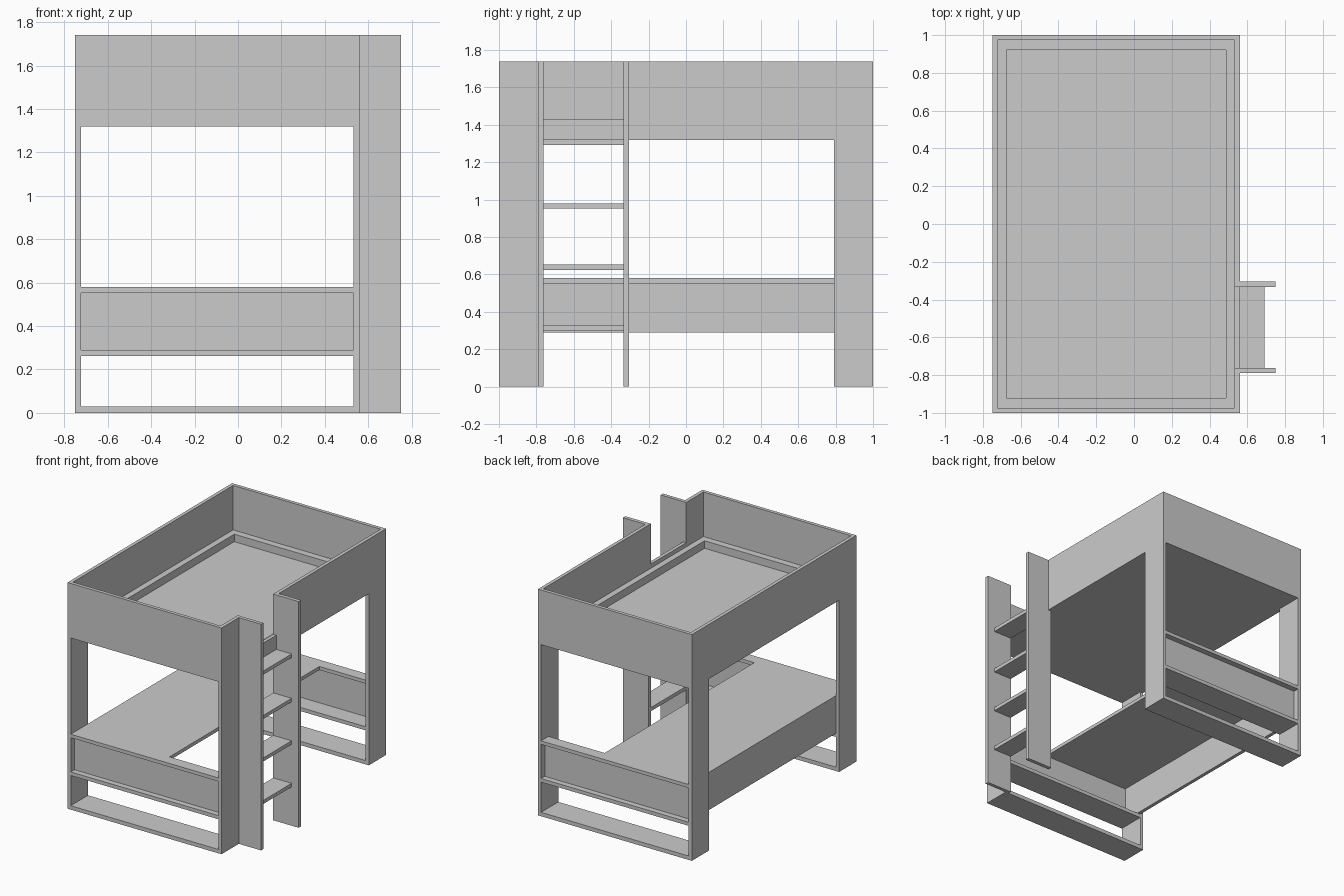
import bpy

if "Cube" in bpy.data.objects:
    bpy.data.objects.remove(bpy.data.objects["Cube"])

T = 0.027                      # board thickness
XL, XR = -0.75, 0.56           # outer sides of the bed body
XLI, XRI = XL + T, XR - T      # inner sides
H, UP = 1.74, 1.32             # overall height, underside of upper bunk
POST = 0.21                    # post depth along y


def box(name, x, y, z):
    """Axis-aligned board from (min, max) ranges."""
    x, y, z = sorted(x), sorted(y), sorted(z)
    v = [(a, b, c) for a in x for b in y for c in z]
    f = [(0, 1, 3, 2), (4, 6, 7, 5), (0, 4, 5, 1),
         (2, 3, 7, 6), (0, 2, 6, 4), (1, 5, 7, 3)]
    me = bpy.data.meshes.new(name)
    me.from_pydata(v, [], f)
    me.update()
    ob = bpy.data.objects.new(name, me)
    bpy.context.collection.objects.link(ob)
    return ob


def side_board(name, x, outline):
    """Flat side board: (y, z) outline extruded across x."""
    n = len(outline)
    v = [(a, y, z) for a in x for y, z in outline]
    f = [tuple(range(n))[::-1], tuple(range(n, 2 * n))]
    f += [(i, (i + 1) % n, n + (i + 1) % n, n + i) for i in range(n)]
    me = bpy.data.meshes.new(name)
    me.from_pydata(v, [], f)
    me.update()
    ob = bpy.data.objects.new(name, me)
    bpy.context.collection.objects.link(ob)
    return ob


# Left side: two posts joined by the guard panel
side_board("left_side", (XL, XLI), [
    (-1, 0), (-1 + POST, 0), (-1 + POST, UP), (1 - POST, UP),
    (1 - POST, 0), (1, 0), (1, H), (-1, H)])

# Right side: same, with a notch in the guard panel at the ladder
side_board("right_side", (XRI, XR), [
    (-1, 0), (-1 + POST, 0), (-1 + POST, UP), (1 - POST, UP),
    (1 - POST, 0), (1, 0), (1, H), (-0.305, H),
    (-0.305, 1.43), (-1 + POST, 1.43), (-1 + POST, H), (-1, H)])

# End frames, front and back
for s, end in ((-1, "front"), (1, "back")):
    box(end + "_foot_board", (XLI, XRI), (s, s * (1 - POST)), (0, 0.03))
    box(end + "_low_shelf", (XLI, XRI), (s, s * (1 - POST)), (0.262, 0.29))
    box(end + "_top_shelf", (0.055, XRI), (s, s * 0.91), (0.553, 0.58))
    box(end + "_end_panel", (XLI, XRI), (s * 0.955, s * 0.928), (0.29, 0.553))
    box(end + "_guard_panel", (XLI, XRI), (s, s * (1 - T)), (UP, H))

# Lower bunk: deck flush with the end shelves, rail under its left edge
box("lower_deck", (XLI, 0.055), (-1, 1), (0.553, 0.58))
box("lower_rail", (XLI, XLI + T), (-0.928, 0.928), (0.29, 0.553))

# Upper bunk: deck with a raised ledge around it
Y = 1 - T
LEDGE, DECK, LZ = 0.047, 1.34, 1.398
box("upper_deck", (XLI, XRI), (-Y, Y), (UP, DECK))
box("ledge_left", (XLI, XLI + LEDGE), (-Y, Y), (DECK, LZ))
box("ledge_right", (XRI - LEDGE, XRI), (-Y, Y), (DECK, LZ))
for s, end in ((-1, "front"), (1, "back")):
    box("ledge_" + end, (XLI + LEDGE, XRI - LEDGE),
        (s * Y, s * (Y - LEDGE - 0.006)), (DECK, LZ))

# Ladder: two uprights and four rungs
box("ladder_upright_front", (XR, 0.75), (-0.79, -0.763), (0, H))
box("ladder_upright_back", (XR, 0.75), (-0.334, -0.305), (0, H))
for y, n in (((-0.79, -0.763), "front"), ((-0.334, -0.305), "back")):
    box("ladder_fixing_low_" + n, (XRI, XR), y, (0, UP))
    box("ladder_fixing_top_" + n, (XRI, XR), y, (1.43, H))
for i, z in enumerate((0.298, 0.625, 0.952, 1.293)):
    box("ladder_rung_%d" % (i + 1), (XRI, 0.69), (-0.763, -0.334), (z, z + 0.028))
